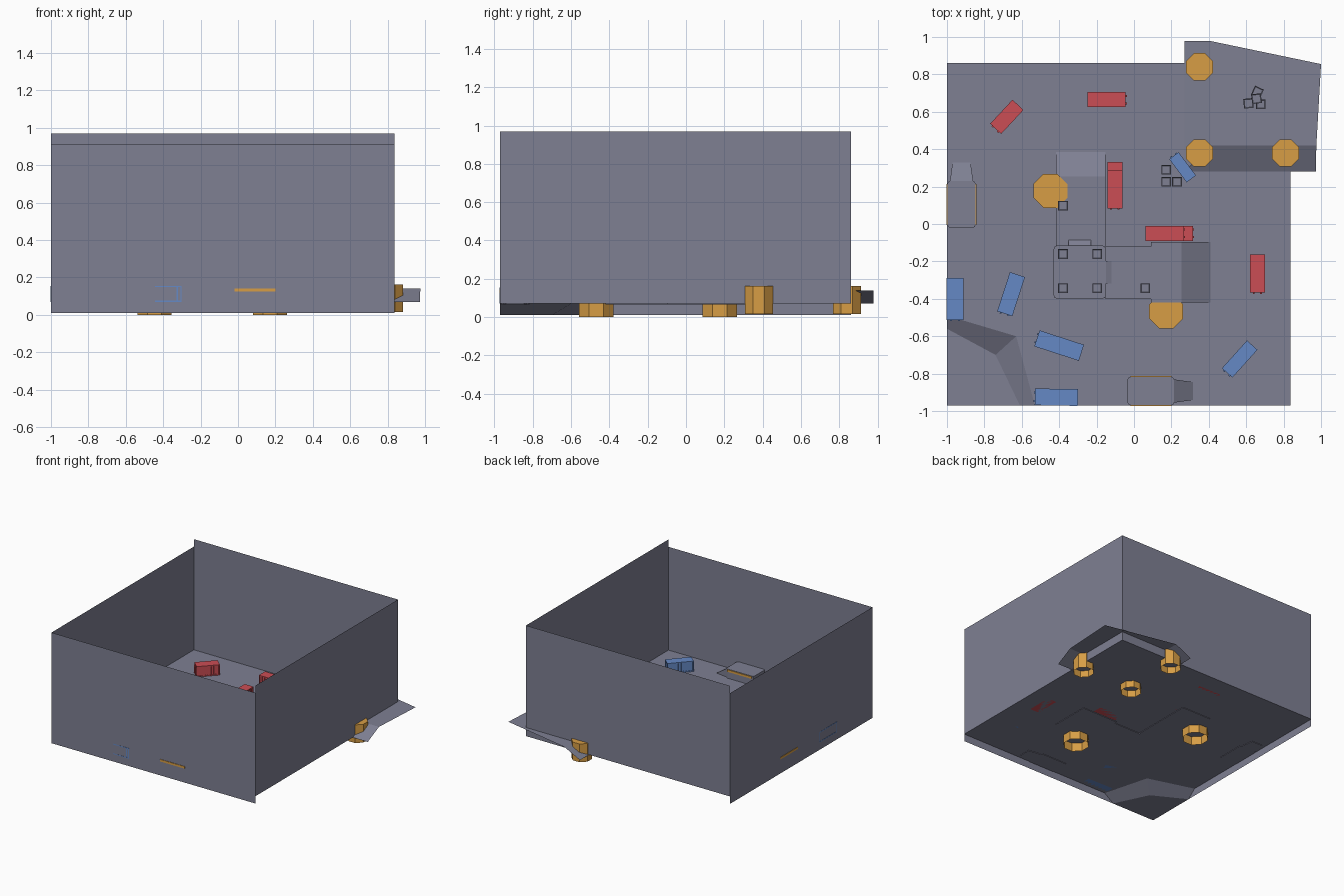
import bpy, bmesh, math
from mathutils import Matrix, Vector

cube = bpy.data.objects.get("Cube")
if cube:
    bpy.data.objects.remove(cube)


def material(name, rgb):
    m = bpy.data.materials.new(name)
    m.use_nodes = True
    m.diffuse_color = (*rgb, 1)
    m.node_tree.nodes["Principled BSDF"].inputs["Base Color"].default_value = (*rgb, 1)
    return m


GREY = material("slate grey", (0.21, 0.215, 0.29))
RED = material("container red", (0.60, 0.075, 0.09))
BLUE = material("container blue", (0.13, 0.25, 0.56))
ORANGE = material("signal orange", (0.68, 0.34, 0.06))


def finish(name, bm, mat, matrix=Matrix()):
    mesh = bpy.data.meshes.new(name)
    bm.to_mesh(mesh)
    bm.free()
    mesh.materials.append(mat)
    ob = bpy.data.objects.new(name, mesh)
    ob.matrix_world = matrix
    bpy.context.scene.collection.objects.link(ob)
    return ob


def sheet(name, faces, mat=GREY):
    bm = bmesh.new()
    for pts in faces:
        bm.faces.new([bm.verts.new(p) for p in pts])
    bmesh.ops.remove_doubles(bm, verts=bm.verts, dist=1e-4)
    return finish(name, bm, mat)


def add_box(bm, lo, hi):
    c = (Vector(lo) + Vector(hi)) / 2
    s = Vector(hi) - Vector(lo)
    return bmesh.ops.create_cube(bm, size=1, matrix=Matrix.Translation(c) @ Matrix.Diagonal((*s, 1)))["verts"]


def box(name, lo, hi, mat=GREY, matrix=Matrix(), corner=0):
    bm = bmesh.new()
    add_box(bm, lo, hi)
    if corner:
        upright = [e for e in bm.edges if abs(e.verts[0].co.z - e.verts[1].co.z) > 1e-4]
        bmesh.ops.bevel(bm, geom=upright, offset=corner, segments=2, profile=0.5, affect='EDGES')
    return finish(name, bm, mat, matrix)


def ramp(name, length, half_high, half_low, low, high, matrix):
    """Wedge that starts at its own origin and falls along +x."""
    bm = bmesh.new()
    verts = add_box(bm, (0, -half_high, low), (length, half_high, high))
    for v in verts:
        if v.co.x > length / 2:
            v.co.y = math.copysign(half_low, v.co.y)
            if v.co.z > (low + high) / 2:
                v.co.z = low + 0.005
    return finish(name, bm, GREY, matrix)


def place(x, y, angle=0, z=0):
    return Matrix.Translation((x, y, z)) @ Matrix.Rotation(math.radians(angle), 4, 'Z')


FLOOR, LOW, DECK, WALL = 0.07, 0.01, 0.14, 0.9
L, R, F, B = -1, 0.837, -0.97, 0.862

# Floor with a sunken corner
rim = [(L, -0.49, FLOOR), (-0.63, -0.60, FLOOR), (-0.53, F, FLOOR)]
pit = [(L, -0.56, LOW), (-0.74, -0.70, LOW), (-0.61, F, LOW)]
sheet("floor", [
    [rim[0], rim[1], (R, -0.60, FLOOR), (R, B, FLOOR), (L, B, FLOOR)],
    [rim[1], rim[2], (R, F, FLOOR), (R, -0.60, FLOOR)],
    [rim[0], pit[0], pit[1], rim[1]],
    [rim[1], pit[1], pit[2], rim[2]],
    [pit[0], (L, F, LOW), pit[2], pit[1]]])

# Four thin walls; front and left ones start at the sunken level
for name, a, b, z in [("front_wall", (L, F), (R, F), LOW), ("right_side_wall", (L, B), (L, F), LOW),
                      ("left_side_wall", (R, F), (R, B), FLOOR), ("back_wall", (R, B), (L, B), FLOOR)]:
    sheet(name, [[(*a, z), (*b, z), (*b, z + WALL), (*a, z + WALL)]])

# Raised corner deck with two sloping sides
inner = (0.41, 0.42, DECK)
sheet("raised_deck", [
    [inner, (0.975, 0.42, DECK), (1, 0.855, DECK), (0.41, 0.978, DECK)],
    [(0.27, 0.28, FLOOR), (0.972, 0.28, FLOOR), (0.975, 0.42, DECK), inner],
    [(0.27, 0.28, FLOOR), inner, (0.41, 0.978, DECK), (0.27, 0.978, FLOOR)]])


# Octagonal posts, open underneath
def post(x, y, radius, z0, z1):
    bm = bmesh.new()
    turn = Matrix.Rotation(math.pi / 8, 4, 'Z')
    bmesh.ops.create_cone(bm, cap_ends=True, segments=8, radius1=radius, radius2=radius, depth=z1 - z0, matrix=turn)
    bottom = [f for f in bm.faces if f.normal.z < -0.9]
    bmesh.ops.delete(bm, geom=bottom, context='FACES_ONLY')
    finish("octagon_post", bm, ORANGE, place(x, y, 0, (z0 + z1) / 2))


for x, y in [(0.35, 0.84), (0.35, 0.38), (0.81, 0.38)]:
    post(x, y, 0.079, 0.015, 0.163)
for x, y in [(-0.447, 0.177), (0.172, -0.468)]:
    post(x, y, 0.098, 0, 0.148)


# Shipping containers with rails, corner posts, ribs and door bars
def container(x, y, angle, mat, length=0.205, width=0.08, z=FLOOR):
    bm = bmesh.new()
    h, a, b, t = 0.085, length / 2, width / 2, 0.007
    add_box(bm, (-a + t, -b + t, 0.002), (a - t, b - t, h - 0.002))
    add_box(bm, (-a, -b, h - t), (a, b, h))
    add_box(bm, (-a, -b, 0), (a, b, t))
    for sx in (-1, 1):
        for sy in (-1, 1):
            px, py = sx * (a - t / 2), sy * (b - t / 2)
            add_box(bm, (px - t / 2, py - t / 2, t), (px + t / 2, py + t / 2, h - t))
    for i in range(1, 9):
        px = -a + length * i / 9
        add_box(bm, (px - 0.005, -b + 0.002, t), (px + 0.005, b - 0.002, h - t))
    for py in (-b / 2, b / 2):
        add_box(bm, (-a - 0.006, py - 0.005, 0.01), (-a + t, py + 0.005, h - 0.01))
    finish("shipping_container", bm, mat, place(x, y, angle, z))


for args in [(-0.147, 0.665, 180), (-0.68, 0.573, 47, RED, 0.175), (0.66, -0.265, 90),
             (-0.102, 0.228, 90), (-0.102, 0.186, 90, RED, 0.205, 0.08, 0.155),
             (0.212, -0.05, 180), (0.165, -0.05, 180, RED, 0.205, 0.08, 0.155)]:
    container(*(args if len(args) > 3 else (*args, RED)))
for x, y, angle, length, width in [
        (-0.40, -0.65, -18, 0.25, 0.09), (-0.657, -0.375, 72, 0.22, 0.085), (-0.957, -0.40, 90, 0.225, 0.089),
        (-0.415, -0.926, -1, 0.23, 0.089), (0.565, -0.722, 48, 0.2, 0.075), (0.26, 0.303, -53, 0.155, 0.062)]:
    container(x, y, angle, BLUE, length, width, 0.085 if width < 0.07 else FLOOR)


# Small loading pads with a ramp and orange side strips
def loading_pad(x, y, angle):
    m = place(x, y, angle)
    box("loading_pad", (-0.125, -0.075, 0.066), (0.125, 0.075, 0.145), GREY, m, 0.015)
    ramp("pad_ramp", 0.1, 0.062, 0.048, 0.066, 0.14, m @ Matrix.Translation((0.125, 0, 0)))
    for s in (-1, 1):
        box("pad_strip", (-0.11, s * 0.077 - 0.004, 0.125), (0.11, s * 0.077 + 0.004, 0.142), ORANGE, m)


loading_pad(0.09, -0.893, 0)
loading_pad(-0.922, 0.105, 90)

# Central L-shaped platform
box("platform_back_arm", (-0.417, -0.12, 0.066), (-0.152, 0.255, DECK))
ramp("platform_back_ramp", 0.13, 0.132, 0.132, 0.066, DECK, place(-0.285, 0.255, 90))
box("platform_side_arm", (-0.152, -0.40, 0.066), (0.09, -0.12, 0.155))
box("platform_side_landing", (0.09, -0.42, 0.066), (0.255, -0.097, 0.155))
ramp("platform_side_ramp", 0.155, 0.161, 0.161, 0.066, 0.155, place(0.255, -0.258))
box("platform_hub", (-0.43, -0.40, 0.066), (-0.15, -0.115, 0.168), GREY, Matrix(), 0.02)
ramp("hub_back_ramp", 0.03, 0.06, 0.06, 0.135, 0.166, place(-0.29, -0.115, 90))
ramp("hub_side_ramp", 0.03, 0.06, 0.06, 0.15, 0.166, place(-0.15, -0.258))


# Small framed crates
def crate(x, y, z, angle=0):
    bm = bmesh.new()
    bmesh.ops.create_cube(bm, size=0.052)
    bmesh.ops.inset_individual(bm, faces=bm.faces[:], thickness=0.007, depth=-0.004)
    finish("crate", bm, GREY, place(x, y, angle, z + 0.026))


for x, y, z in [(-0.38, -0.16, 0.168), (-0.197, -0.16, 0.168), (-0.38, -0.343, 0.168), (-0.197, -0.343, 0.168),
                (0.06, -0.343, 0.155), (-0.38, 0.098, DECK), (0.172, 0.29, FLOOR), (0.172, 0.226, FLOOR),
                (0.23, 0.226, FLOOR)]:
    crate(x, y, z)
for x, y, z, angle in [(0.612, 0.645, DECK, 5), (0.678, 0.64, DECK, 0),
                       (0.66, 0.705, DECK, -25), (0.655, 0.67, DECK + 0.052, 8)]:
    crate(x, y, z, angle)
